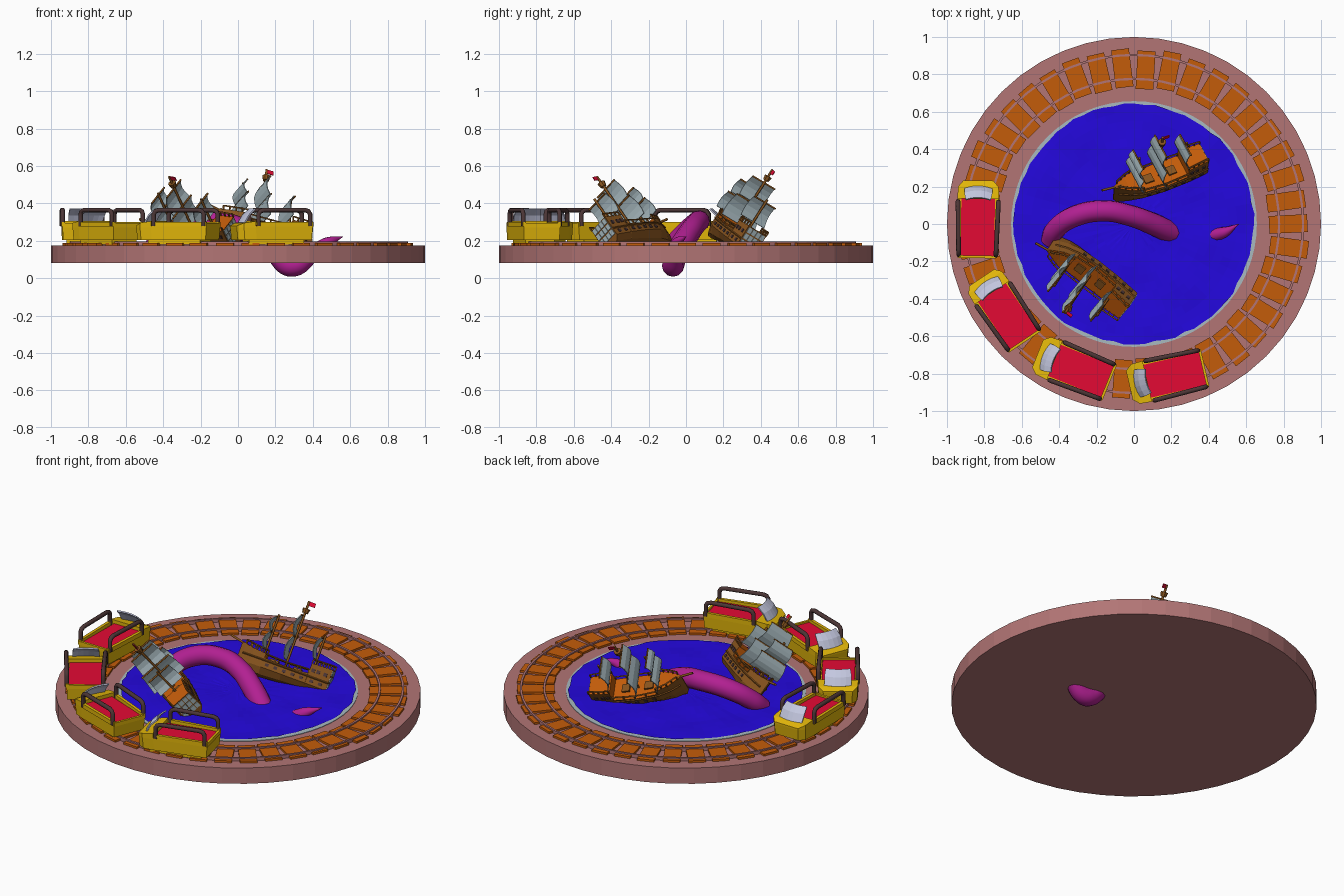
import bpy, bmesh, math, random
from mathutils import Matrix, Vector

if "Cube" in bpy.data.objects:
    bpy.data.objects.remove(bpy.data.objects["Cube"])
random.seed(4)

def mat(name, r, g, b):
    m = bpy.data.materials.new(name)
    m.diffuse_color = [((c / 255 + .055) / 1.055) ** 2.4 for c in (r, g, b)] + [1]
    m.use_nodes = True
    m.node_tree.nodes["Principled BSDF"].inputs["Base Color"].default_value = m.diffuse_color
    return m

PINK = mat("dusty pink", 178, 117, 117)
ORANGE = mat("orange wood", 196, 92, 10)
BLUE = mat("water blue", 36, 8, 222)
GREY = mat("sail grey", 168, 186, 192)
PURPLE = mat("tentacle purple", 178, 32, 146)
YELLOW = mat("car yellow", 226, 182, 10)
RED = mat("red", 228, 10, 52)
DARK = mat("dark brown", 76, 54, 54)
BROWN = mat("hull brown", 136, 84, 30)
PALE = mat("pale lavender", 196, 200, 224)
I = Matrix.Identity(4)

def finish(name, bm, mats, M=I, smooth=False):
    bmesh.ops.recalc_face_normals(bm, faces=bm.faces)
    me = bpy.data.meshes.new(name)
    bm.to_mesh(me); bm.free()
    for m in mats: me.materials.append(m)
    for p in me.polygons: p.use_smooth = smooth
    ob = bpy.data.objects.new(name, me)
    ob.matrix_world = M
    bpy.context.collection.objects.link(ob)
    return ob

def boxes(name, items, m, M=I):
    """items: (centre, size, z rotation)"""
    bm = bmesh.new()
    for c, s, a in items:
        T = Matrix.Translation(c) @ Matrix.Rotation(a, 4, 'Z') @ Matrix.Diagonal((*s, 1))
        bmesh.ops.create_cube(bm, size=1, matrix=T)
    return finish(name, bm, [m], M)

def tube(name, paths, r, m, M=I, radii=None, res=2, smooth=True, bez=False):
    cu = bpy.data.curves.new(name, 'CURVE')
    cu.dimensions = '3D'; cu.bevel_depth = r; cu.bevel_resolution = res; cu.use_fill_caps = True
    for pts in paths:
        sp = cu.splines.new('BEZIER' if bez else 'POLY')
        P = sp.bezier_points if bez else sp.points
        P.add(len(pts) - 1)
        for i, p in enumerate(pts):
            P[i].co = p if bez else (*p, 1)
            if radii: P[i].radius = radii[i]
            if bez: P[i].handle_left_type = P[i].handle_right_type = 'AUTO'
    tmp = bpy.data.objects.new(name + "_path", cu)
    bpy.context.collection.objects.link(tmp)
    me = bpy.data.meshes.new_from_object(tmp.evaluated_get(bpy.context.evaluated_depsgraph_get()))
    bpy.data.objects.remove(tmp)
    me.materials.clear(); me.materials.append(m)
    for p in me.polygons: p.use_smooth = smooth; p.material_index = 0
    ob = bpy.data.objects.new(name, me)
    ob.matrix_world = M
    bpy.context.collection.objects.link(ob)

def prism(name, outline, z0, z1, m, M=I, taper=1.0):
    bm = bmesh.new()
    lo = [bm.verts.new((x * taper, y * taper, z0)) for x, y in outline]
    hi = [bm.verts.new((x, y, z1)) for x, y in outline]
    bm.faces.new(lo); bm.faces.new(hi)
    for i in range(len(lo)):
        j = (i + 1) % len(lo)
        bm.faces.new((lo[i], lo[j], hi[j], hi[i]))
    return finish(name, bm, [m], M)

def circle(r, n):
    return [(r * math.cos(2 * math.pi * i / n), r * math.sin(2 * math.pi * i / n)) for i in range(n)]

def ring(name, r0, r1, z0, z1, n, m):
    bm = bmesh.new()
    L = [[bm.verts.new((x, y, z)) for x, y in circle(r, n)] for r, z in ((r0, z0), (r1, z0), (r1, z1), (r0, z1))]
    for k in range(4):
        for i in range(n):
            j = (i + 1) % n
            bm.faces.new((L[k][i], L[k][j], L[(k + 1) % 4][j], L[(k + 1) % 4][i]))
    finish(name, bm, [m])

# Base, foam edge and rippled water
prism("base_disk", circle(1, 48), .08, .175, PINK)
prism("foam_edge", circle(.657, 64), .17, .178, GREY)
bm = bmesh.new()
rings = []
for k in range(1, 15):
    row = []
    for x, y in circle(.643 * k / 14, 72):
        s = 1 + (random.uniform(-.013, .008) if k == 14 else 0)
        z = .184 + .0035 * math.sin(13 * x + 5 * y) * math.cos(17 * y - 4 * x) + random.uniform(-.001, .001)
        row.append(bm.verts.new((x * s, y * s, z)))
    rings.append(row)
bm.faces.new(rings[0])
for a, b in zip(rings, rings[1:]):
    for i in range(72):
        j = (i + 1) % 72
        bm.faces.new((a[i], b[i], b[j], a[j]))
finish("water", bm, [BLUE])

# Track: wooden sleepers and two rails
sl = []
for i in range(42):
    a = 2 * math.pi * i / 42
    r = .83 + random.uniform(-.012, .012)
    sl.append(((r * math.cos(a), r * math.sin(a), .18), (.205, .095, .014), a + random.uniform(-.06, .06)))
boxes("sleepers", sl, ORANGE)
ring("inner_rail", .77, .782, .175, .195, 64, PINK)
ring("outer_rail", .898, .91, .175, .195, 64, PINK)

# Sea tentacle: arches out of the water, dives through the base, tip re-emerges
tube("tentacle", [[(-.45, -.09, .16), (-.42, -.03, .22), (-.32, .04, .285), (-.16, .07, .305), (-.02, .045, .28),
     (.1, 0, .215), (.2, -.045, .14), (.285, -.07, .066), (.4, -.06, .135), (.48, -.045, .19), (.56, 0, .222)]], .06, PURPLE,
     radii=[.85, .9, .95, .95, .95, 1, 1, .98, .75, .5, .03], res=4, bez=True)

# Ride cars, local +x is forward
def car(theta):
    a = math.radians(theta)
    M = Matrix.Translation((.835 * math.cos(a), .835 * math.sin(a), 0)) @ Matrix.Rotation(a - math.pi / 2, 4, 'Z')
    half = [(-.195, .1), (.12, .112), (.185, .108), (.218, .08)]
    prism("car_body", half + [(x, -y) for x, y in half[::-1]], .205, .28, YELLOW, M, .97)
    boxes("car_chassis", [((0, 0, .195), (.3, .16, .03), 0)], YELLOW, M)
    boxes("car_floor", [((-.025, 0, .28), (.325, .18, .008), 0)], RED, M)
    boxes("car_rims", [((-.04, s * .102, .288), (.31, .018, .026), s * .037) for s in (1, -1)]
          + [((-.19, 0, .283), (.014, .2, .022), 0)], YELLOW, M)
    # sloped hood with curved windscreen
    hood = [(.12, .112, .305), (.185, .108, .295), (.218, .08, .28)]
    bm = bmesh.new()
    top = [bm.verts.new(p) for p in hood + [(x, -y, z) for x, y, z in hood[::-1]]]
    bot = [bm.verts.new((v.co.x, v.co.y, .27)) for v in top]
    for i in range(6):
        j = (i + 1) % 6
        bm.faces.new((top[i], top[j], bot[j], bot[i]))
    for q in ((0, 1, 4, 5), (1, 2, 3, 4)): bm.faces.new([top[k] for k in q])
    bm.faces.new(bot)
    finish("car_hood", bm, [YELLOW], M)
    bm = bmesh.new()
    rows = [[bm.verts.new((x - 8 * (y * w) ** 2 / 3, y * w, z)) for y in (-.075, -.045, -.015, .015, .045, .075)]
            for x, z, w in ((.19, .297, 1), (.165, .34, 1), (.128, .372, .9))]
    for p, q in zip(rows, rows[1:]):
        for i in range(5): bm.faces.new((p[i], p[i + 1], q[i + 1], q[i]))
    ob = finish("car_windscreen", bm, [PALE], M)
    ob.modifiers.new("thickness", 'SOLIDIFY').thickness = .008
    arch = [(-.18, .28), (-.18, .342), (-.17, .358), (-.15, .364), (.075, .364), (.095, .358), (.105, .342), (.105, .28)]
    tube("car_handrails", [[(x, s * (.105 + .03 * x), z) for x, z in arch] for s in (1, -1)], .0125, DARK, M)

for t in (179, 214, 248, 283): car(t)

# Sailing ships, local +x is the bow, +z along the masts
ST = [(-.26, .06, .125, -.03), (-.14, .072, .12, -.03), (-.139, .073, .062, -.03), (0, .078, .055, -.04), (.12, .07, .06, -.05),
      (.121, .07, .085, -.05), (.19, .048, .09, -.06), (.245, .018, .1, -.06), (.268, .003, .105, -.02)]

def at(x):
    for a, b in zip(ST, ST[1:]):
        if a[0] <= x <= b[0]:
            t = (x - a[0]) / (b[0] - a[0])
            return a[1] + t * (b[1] - a[1]), a[2] + t * (b[2] - a[2])

def ship(centre, heading, up):
    Z = Vector(up).normalized()
    X = Vector(heading); X = (X - X.dot(Z) * Z).normalized()
    Y = Z.cross(X)
    M = Matrix((X, Y, Z)).transposed().to_4x4()
    M.translation = Vector(centre) - .055 * Z
    bm = bmesh.new()
    secs = []
    for x, w, top, keel in ST:
        h = [(w, top), (w, .005), (.6 * w, keel * .7)]
        loop = h + [(0, keel)] + [(-y, z) for y, z in h[::-1]]
        secs.append([bm.verts.new((x, y, z)) for y, z in loop])
    for a, b in zip(secs, secs[1:]):
        for i in range(7):
            j = (i + 1) % 7
            bm.faces.new((a[i], a[j], b[j], b[i])).material_index = int(i == 6)
    bm.faces.new(secs[0]); bm.faces.new(secs[-1])
    finish("ship_hull", bm, [BROWN, ORANGE], M)
    # rails, posts, gun ports, stern windows
    rails, posts, ports = [], [], []
    for s in (1, -1):
        for a, b in ((-.26, -.141), (-.138, .119), (.122, .245)):
            xs = [a + (b - a) * k / 4 for k in range(5)]
            rails.append([(x, s * at(x)[0] * .97, at(x)[1] + .022) for x in xs])
            posts += [((x, s * at(x)[0] * .97, at(x)[1] + .01), (.007, .007, .024), 0) for x in xs]
        rails.append([(x, s * (at(x)[0] + .001), .047) for x in (-.26, -.14, 0, .12, .19, .245)])
        ports += [((x, s * at(x)[0], .026), (.02, .009, .016), 0) for x in (-.22, -.17, -.11, -.06, -.01, .04, .09)]
        ports += [((x, s * at(x)[0], .085), (.02, .009, .02), 0) for x in (-.23, -.19, -.16)]
    tube("ship_rails", rails, .005, BROWN, M, res=0, smooth=False)
    boxes("ship_posts", posts, BROWN, M)
    boxes("gun_ports", ports, DARK, M)
    boxes("stern_windows", [((-.261, y, z), (.008, .024, .03), 0) for y in (-.042, -.014, .014, .042)
                            for z in (.03, .068, .105)], GREY, M)
    boxes("deck_hatches", [((-.07, 0, .063), (.045, .05, .012), 0), ((.065, 0, .062), (.05, .05, .012), 0)], BROWN, M)
    # masts, yards, bowsprit, crow's nest, flag
    masts = [(.13, .31), (0, .435), (-.15, .29)]
    tube("masts", [[(x, 0, .03), (x, 0, h)] for x, h in masts] + [[(.22, 0, .09), (.34, 0, .115)]], .007, BROWN, M, res=1)
    prism("crows_nest", circle(.022, 8), .365, .392, BROWN, M, .75)
    boxes("flag", [((-.02, 0, .422), (.04, .004, .024), 0)], RED, M)
    bm = bmesh.new()
    yards = []
    for x, z0, z1, w in ((.13, .105, .205, .1), (.13, .21, .295, .075), (0, .09, .225, .11), (0, .23, .35, .085),
                         (-.15, .15, .27, .08)):
        rows = []
        for k in range(5):
            t = k / 4
            ww = w * (1 - .12 * t)
            rows.append([bm.verts.new((x + .01 + .02 * math.sin(math.pi * t), ww * u, z0 + (z1 - z0) * t)) for u in (-1, 0, 1)])
        for p, q in zip(rows, rows[1:]):
            for i in range(2): bm.faces.new((p[i], p[i + 1], q[i + 1], q[i]))
        yards.append([(x + .006, -w * .9, z1), (x + .006, w * .9, z1)])
    ob = finish("sails", bm, [GREY], M)
    ob.modifiers.new("thickness", 'SOLIDIFY').thickness = .005
    tube("yards", yards, .005, BROWN, M, res=1)

ship((.135, .26, .26), (-.88, -.47, 0), (.05, .57, .9))
ship((-.235, -.275, .25), (-.77, .64, 0), (-.35, -.53, .77))
